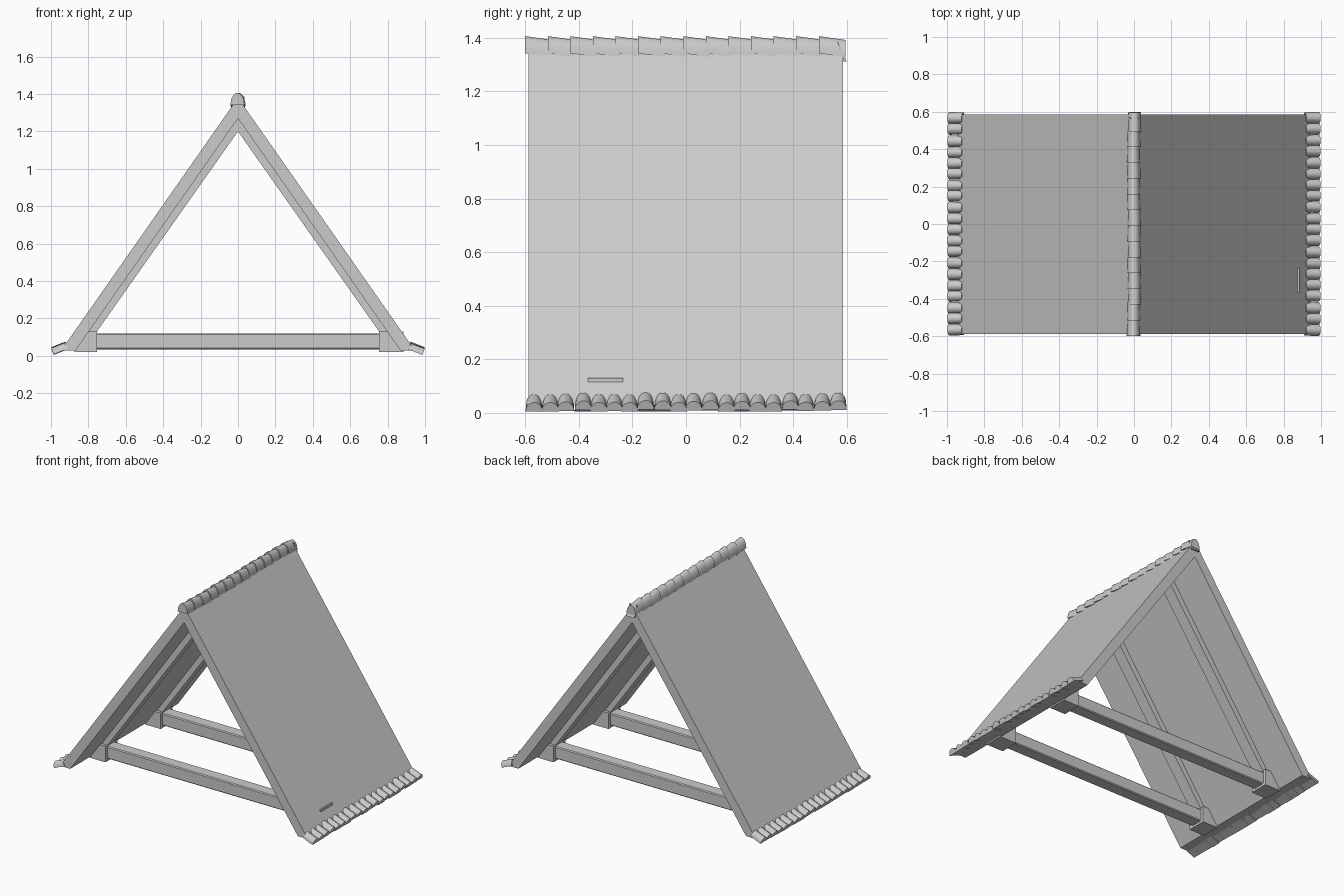
import bpy, bmesh, math, random
from mathutils import Vector

random.seed(4)
cube = bpy.data.objects.get("Cube")
if cube:
    bpy.data.objects.remove(cube, do_unlink=True)

grey = bpy.data.materials.new("plain grey")
grey.use_nodes = True
colour = (0.6, 0.6, 0.6, 1)
grey.diffuse_color = colour
grey.node_tree.nodes["Principled BSDF"].inputs["Base Color"].default_value = colour


def finish(name, bm, smooth=False):
    bmesh.ops.recalc_face_normals(bm, faces=bm.faces)
    mesh = bpy.data.meshes.new(name)
    bm.to_mesh(mesh)
    bm.free()
    mesh.materials.append(grey)
    obj = bpy.data.objects.new(name, mesh)
    bpy.context.collection.objects.link(obj)
    if smooth:
        bpy.ops.object.select_all(action='DESELECT')
        obj.select_set(True)
        bpy.context.view_layer.objects.active = obj
        bpy.ops.object.shade_smooth_by_angle(angle=math.radians(40))
    return obj


def loft(bm, rings):
    """Joins rings of points into one closed solid."""
    loops = [[bm.verts.new(p) for p in ring] for ring in rings]
    n = len(loops[0])
    for a, b in zip(loops, loops[1:]):
        for i in range(n):
            j = (i + 1) % n
            bm.faces.new((a[i], a[j], b[j], b[i]))
    bm.faces.new(loops[0])
    bm.faces.new(loops[-1])


def prism(name, profile, y0, y1, side=1):
    """Extrudes an x-z profile along y."""
    bm = bmesh.new()
    loft(bm, [[(side * x, y, z) for x, z in profile] for y in (y0, y1)])
    return finish(name, bm)


def box(name, x0, x1, y0, y1, z0, z1, side=1):
    return prism(name, [(x0, z0), (x1, z0), (x1, z1), (x0, z1)], y0, y1, side)


def barrel(bm, start, end, across, up, r0, r1, h):
    """Adds a half-round tile running from start to end."""
    rings = []
    for p, r in ((start, r0), (end, r1)):
        arc = [math.pi * k / 10 for k in range(11)]
        rings.append([Vector(p) + Vector(across) * r * math.cos(a)
                      + Vector(up) * h * math.sin(a) for a in arc])
    loft(bm, rings)


for side, label in ((1, "left"), (-1, "right")):
    # Sloping roof slab
    prism(f"{label}_roof_slab",
          [(0, 1.38), (0.945, 0.03), (0.868, 0.03), (0, 1.27)],
          -0.588, 0.586, side)

    # Rafters and the brackets that hold the tie beams
    for y, place in ((-0.3, "front"), (0.3, "back")):
        prism(f"{label}_{place}_rafter",
              [(0, 1.28), (0.875, 0.03), (0.825, 0.03), (0, 1.2)],
              y - 0.04, y + 0.04, side)
        outer = 0.885 if side > 0 and y < 0 else 0.873
        box(f"{label}_{place}_bracket", 0.79, outer,
            y - 0.065, y + 0.065, 0.02, 0.13, side)
        for s in (-1, 1):
            box(f"{label}_{place}_bracket_cheek", 0.755, 0.8,
                y + s * 0.055 - 0.01, y + s * 0.055 + 0.01, 0.02, 0.13, side)
        box(f"{label}_{place}_bracket_floor", 0.755, 0.8,
            y - 0.055, y + 0.055, 0.02, 0.04, side)

    # Row of half-round eave tiles
    bm = bmesh.new()
    count = 20
    for i in range(count):
        y = -0.565 + 1.13 * i / (count - 1) + random.uniform(-0.004, 0.004)
        dz = random.uniform(-0.006, 0.003)
        barrel(bm, (side * 0.91, y, 0.04 + dz), (side * 0.986, y, 0.01 + dz),
               (0, 1, 0), (side * 0.34, 0, 0.94), 0.029, 0.032, 0.036)
    finish(f"{label}_eave_tiles", bm, True)

# Tie beams across the base
for y, place in ((-0.3, "front"), (0.3, "back")):
    beam = box(f"{place}_tie_beam", -0.8, 0.8, y - 0.043, y + 0.043, 0.035, 0.12)
    bevel = beam.modifiers.new("edge", 'BEVEL')
    bevel.width = 0.006
    bevel.segments = 1

# Overlapping ridge tiles, each tipped down towards the back
bm = bmesh.new()
count = 14
step = 1.18 / count
for i in range(count):
    y = -0.6 + i * step
    dx = random.uniform(-0.003, 0.003)
    barrel(bm, (dx, y, 1.342), (dx, y + step + 0.015, 1.328),
           (1, 0, 0), (0, 0, 1), 0.037, 0.034, 0.064)
finish("ridge_tiles", bm, True)

# Drooping end piece at the back of the ridge
bm = bmesh.new()
loft(bm, [[(x, 0.565, 1.388), (x, 0.6, 1.312), (x, 0.58, 1.312)]
          for x in (-0.025, 0.035)])
finish("ridge_end_tile", bm)
